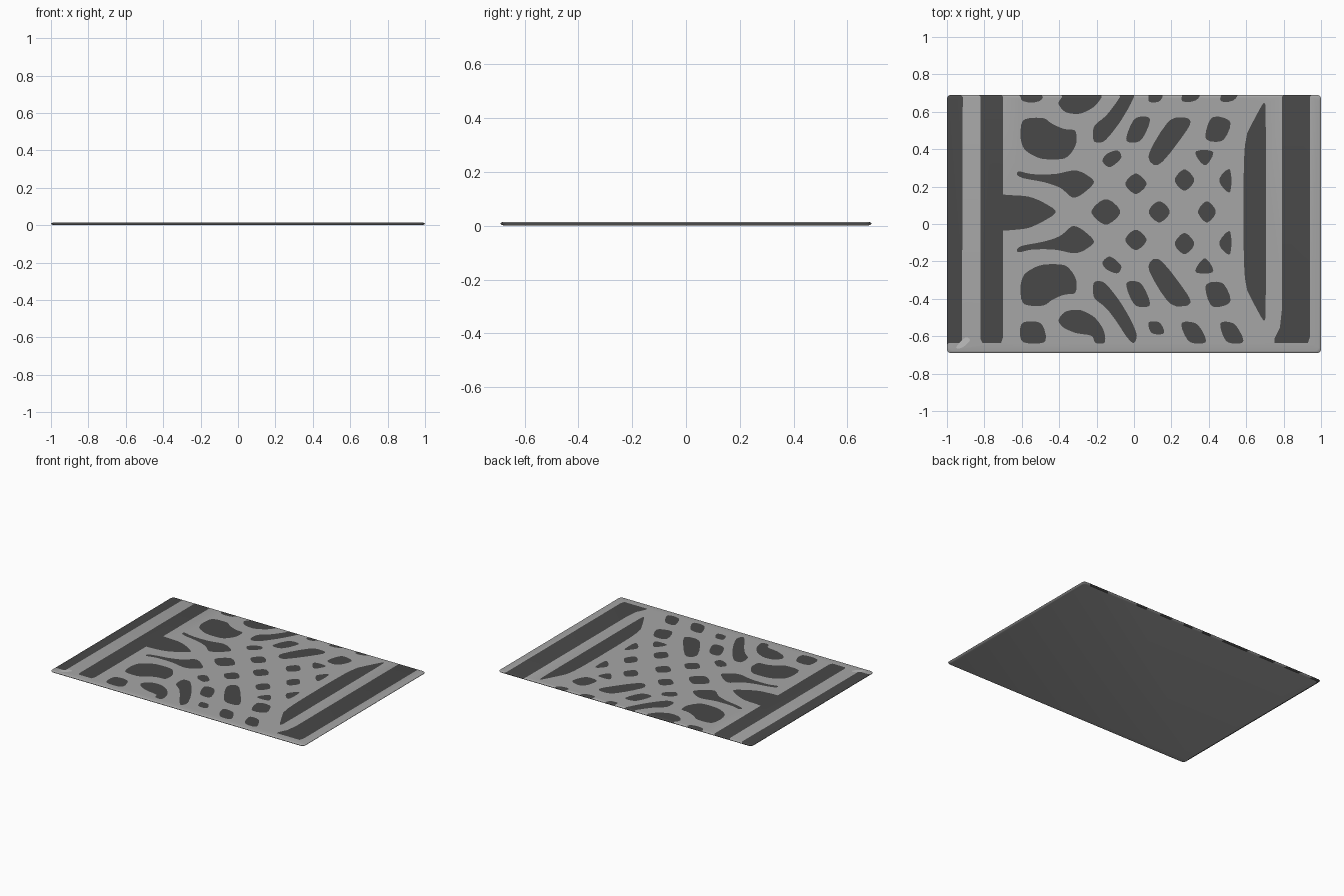
import bpy, bmesh, math
from mathutils import Vector
from mathutils.geometry import delaunay_2d_cdt

if "Cube" in bpy.data.objects:
    bpy.data.objects.remove(bpy.data.objects["Cube"])

HX, HY, TOP = 1.0, 0.69, 0.014
EDGE = 0.012          # rounded rim width
AXIS = 7              # mirror line of the pattern (hundredths)


def material(name, v):
    m = bpy.data.materials.new(name)
    m.diffuse_color = (v, v, v, 1)
    m.use_nodes = True
    m.node_tree.nodes["Principled BSDF"].inputs["Base Color"].default_value = m.diffuse_color
    return m


MATS = [material("grey_pile", 0.38), material("charcoal_pile", 0.065),
        material("pale_patch", 0.52)]


def rounded(pts, cuts=(0.2, 0.27)):
    """Round a polygon by cutting its corners."""
    for t in cuts:
        out = []
        for i, p in enumerate(pts):
            q = pts[(i + 1) % len(pts)]
            out += [p.lerp(q, t), p.lerp(q, 1 - t)]
        pts = out
    return pts


shapes = []


def add(*c, mirror=True, smooth=True):
    """Dark shape from x, y pairs in hundredths, with its mirrored twin."""
    pts = [Vector(p) for p in zip(c[::2], c[1::2])]
    sets = [pts]
    if mirror:
        sets.append([Vector((p.x, 2 * AXIS - p.y)) for p in pts])
    for s in sets:
        s = rounded(s) if smooth else s
        shapes.append([Vector((p.x / 100, (p.y - 0.5) / 100)) for p in s])


def diamond(x, y, w, h):
    w, h = w * 0.56, h * 0.56
    add(x - w, y, x, y + h, x + w, y, x, y - h, mirror=(y != AXIS))


# long stripes
add(-105, -63, -92, -63, -91.5, 80, -105, 80, mirror=False, smooth=False)
add(-81, -63, -71, -63, -70, -60, -70, 80, -82, 80, -82, -61,
    mirror=False, smooth=False)
add(75, -63, 93, -63, 94, -60, 94, 80, 79, 80, 79, -46, 78, -55, 75, -61,
    mirror=False, smooth=False)
# central bullet and tall blade, both on the mirror line
add(-76, 17, -68, 16, -57, 15.5, -50, 13, -40, 7, -50, 1, -57, -2, -68, -3,
    -76, -3, mirror=False)
add(58.5, -31, 58.5, 45, 64, 56, 70, 67, 70.5, 60, 70.5, -45, 70, -53, 64, -42,
    mirror=False)
# large blobs and fingers
add(-60, -43, -61, -33, -59, -26, -50, -21, -37, -21, -33, -25, -30.5, -30,
    -31, -37, -37, -37, -44, -40, -48, -43.5)
add(-63, -13, -60, -11, -48, -9, -39, -6, -33, 0, -28, -2, -20, -9, -27, -14,
    -32, -15.5, -42, -13, -55, -13, -62, -15)
add(-41, -51, -37, -46, -29, -45, -21, -49, -16, -56, -15, -63.5, -21, -63.5,
    -22, -59, -31, -58, -38, -55)
add(-22, -30, -16, -30, -8, -40, -2, -50, 2, -59, 0, -64, -4, -60, -9, -52,
    -15, -44, -22, -39)
# slanted patches
add(-61, -51.5, -49, -51.5, -46, -63.5, -61, -63.5)
add(-17.5, -20, -13, -16, -6, -22, -8.5, -26.5, -15, -24)
add(6, -22, 13, -16, 31, -40, 29, -43.5, 19, -43.5)
add(-5.5, -30, 4, -30, 10, -44, 0, -44)
add(37, -31, 48, -30, 53, -42, 41, -45)
add(7, -51.5, 14, -51.5, 17, -58.5, 9, -58.5)
add(24, -51.5, 34, -52, 40, -63.5, 29, -63.5)
add(45, -51.5, 54, -52, 60, -63.5, 49, -63.5)
add(38, -16, 44, -26, 31, -26)
add(44, -10, 52, -1, 52, -18)
# diamonds
diamond(-15, AXIS, 17, 15)
diamond(13.5, AXIS, 12.5, 12.5)
diamond(39, AXIS, 10.5, 12.5)
diamond(1, -8, 12.5, 12)
diamond(27, -10, 11.5, 12.5)

# small pale patch in one corner
pale = rounded([Vector(p) for p in ((-0.96, -0.665), (-0.92, -0.665),
                                    (-0.87, -0.62), (-0.90, -0.60))])


def inside(p, poly):
    hit = False
    for a, b in zip(poly, poly[1:] + poly[:1]):
        if (a.y > p.y) != (b.y > p.y):
            if p.x < a.x + (p.y - a.y) * (b.x - a.x) / (b.y - a.y):
                hit = not hit
    return hit


# rug outline with rounded corners (flat top only)
outline, R = [], 0.022
for k, (sx, sy) in enumerate(((1, 1), (-1, 1), (-1, -1), (1, -1))):
    for i in range(6):
        a = math.pi / 2 * (k + i / 5)
        outline.append(Vector((sx * (HX - EDGE - R) + R * math.cos(a),
                               sy * (HY - EDGE - R) + R * math.sin(a))))

# cut all pattern outlines into one flat sheet
verts, edges = [], []
for poly in [outline, pale] + shapes:
    n, b = len(poly), len(verts)
    verts += poly
    edges += [(b + i, b + (i + 1) % n) for i in range(n)]
co, _, tris, *_ = delaunay_2d_cdt(verts, edges, [], 0, 1e-5)

bm = bmesh.new()
bv = [bm.verts.new((p.x, p.y, TOP)) for p in co]
for t in tris:
    c = sum((co[i] for i in t), Vector((0, 0))) / len(t)
    if not inside(c, outline):
        continue
    f = bm.faces.new([bv[i] for i in t])
    if inside(c, pale):
        f.material_index = 2
    elif any(inside(c, s) for s in shapes):
        f.material_index = 1
bmesh.ops.delete(bm, geom=[v for v in bm.verts if not v.link_faces],
                 context='VERTS')

# rounded rim: rings carried down from the sheet border, keeping its colours
border = [(e.verts[0], e.verts[1], e.link_faces[0].material_index)
          for e in bm.edges if len(e.link_faces) == 1]
base = {v: v.co.copy() for a, b, _ in border for v in (a, b)}
prev = {v: v for v in base}
for inset, z in ((0.004, 0.0125), (0, 0.0085), (0.003, 0.004), (0.016, 0)):
    sx, sy = (HX - inset) / (HX - EDGE), (HY - inset) / (HY - EDGE)
    ring = {v: bm.verts.new((c.x * sx, c.y * sy, z)) for v, c in base.items()}
    for a, b, m in border:
        bm.faces.new((prev[a], prev[b], ring[b], ring[a])).material_index = m
    prev = ring

# plain backing
order = sorted(prev.values(), key=lambda v: math.atan2(v.co.y, v.co.x))
bm.faces.new(order).material_index = 0
bmesh.ops.recalc_face_normals(bm, faces=bm.faces)

me = bpy.data.meshes.new("rug")
bm.to_mesh(me)
bm.free()
for m in MATS:
    me.materials.append(m)
rug = bpy.data.objects.new("rug", me)
bpy.context.collection.objects.link(rug)
bpy.context.view_layer.objects.active = rug
rug.select_set(True)
bpy.ops.object.shade_smooth_by_angle(angle=math.radians(40))
